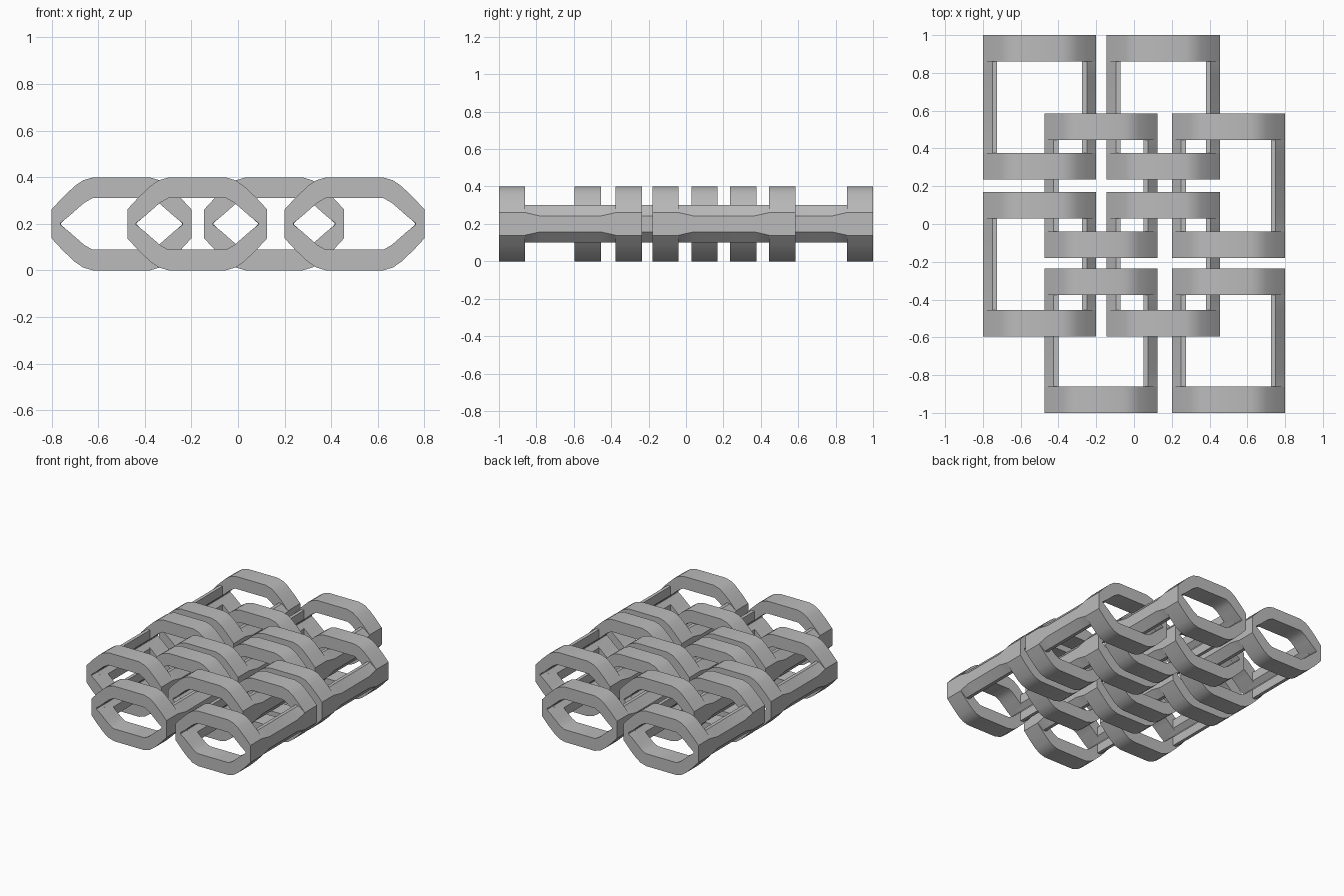
import bpy, bmesh, math

cube = bpy.data.objects.get("Cube")
if cube:
    bpy.data.objects.remove(cube, do_unlink=True)

grey = bpy.data.materials.new("link grey")
grey.use_nodes = True
colour = (0.5, 0.5, 0.5, 1)
grey.diffuse_color = colour
grey.node_tree.nodes["Principled BSDF"].inputs["Base Color"].default_value = colour

HALF_LENGTH = 0.382
PLATE = 0.14
MID_Z = 0.2

# Quarter contours of the end ring, from the side up to the top
OUTER = [(0.3, 0.062), (0.252, 0.114), (0.2, 0.163), (0.165, 0.187), (0.12, 0.2)]
INNER = [(0.262, 0.004), (0.225, 0.033), (0.19, 0.064), (0.16, 0.09), (0.125, 0.11)]


def full_loop(quarter):
    top = quarter + [(-x, z) for x, z in reversed(quarter)]
    return top + [(-x, -z) for x, z in top]


def loft(bm, sections, closed=False):
    """Skin a row of equal point loops with quads."""
    rows = [[bm.verts.new(p) for p in s] for s in sections]
    n = len(rows[0])
    pairs = list(zip(rows, rows[1:]))
    if closed:
        pairs.append((rows[-1], rows[0]))
    for a, b in pairs:
        for i in range(n):
            j = (i + 1) % n
            bm.faces.new((a[i], a[j], b[j], b[i]))
    if not closed:
        bm.faces.new(rows[0])
        bm.faces.new(rows[-1])


def add_ring(bm, y0, y1):
    out, inn = full_loop(OUTER), full_loop(INNER)
    path = [(out, y0), (out, y1), (inn, y1), (inn, y0)]
    loft(bm, [[(x, y, z) for x, z in loop] for loop, y in path], closed=True)


def add_bar(bm, side):
    end = HALF_LENGTH - PLATE / 2
    stations = [(-end, 0.06), (-0.24, 0.06), (-0.16, 0.042),
                (0.16, 0.042), (0.24, 0.06), (end, 0.06)]
    sections = []
    for y, shoulder in stations:
        upper = [(0.3, shoulder), (0.25, 0.1), (0.226, 0.1), (0.226, 0.034), (0.26, 0.003)]
        outline = upper + [(x, -z) for x, z in reversed(upper)]
        sections.append([(side * x, y, z) for x, z in outline])
    loft(bm, sections)


def mesh_from(name, build):
    bm = bmesh.new()
    build(bm)
    bmesh.ops.recalc_face_normals(bm, faces=bm.faces)
    mesh = bpy.data.meshes.new(name)
    bm.to_mesh(mesh)
    bm.free()
    mesh.materials.append(grey)
    return mesh


def build_rings(bm):
    add_ring(bm, -HALF_LENGTH, -HALF_LENGTH + PLATE)
    add_ring(bm, HALF_LENGTH - PLATE, HALF_LENGTH)


def build_bars(bm):
    for side in (-1, 1):
        add_bar(bm, side)


rings = mesh_from("end_rings", build_rings)
bars = mesh_from("side_bars", build_bars)


def place(name, mesh, x, y):
    ob = bpy.data.objects.new(name, mesh)
    ob.location = (x, y, MID_Z)
    bpy.context.collection.objects.link(ob)
    return ob


# Two interlocked grids of links
placed = []
for grid, xs, ys in (("back", (-0.5, 0.155), (0.618, -0.213)),
                     ("front", (-0.175, 0.5), (0.203, -0.618))):
    for x in xs:
        for y in ys:
            placed.append(place(grid + "_link_end_rings", rings, x, y))
            placed.append(place(grid + "_link_side_bars", bars, x, y))

bpy.ops.object.select_all(action="DESELECT")
for ob in placed[:2]:
    ob.select_set(True)
bpy.context.view_layer.objects.active = placed[0]
for mesh in (rings, bars):
    mesh.shade_smooth()
    mesh.set_sharp_from_angle(angle=math.radians(30))
